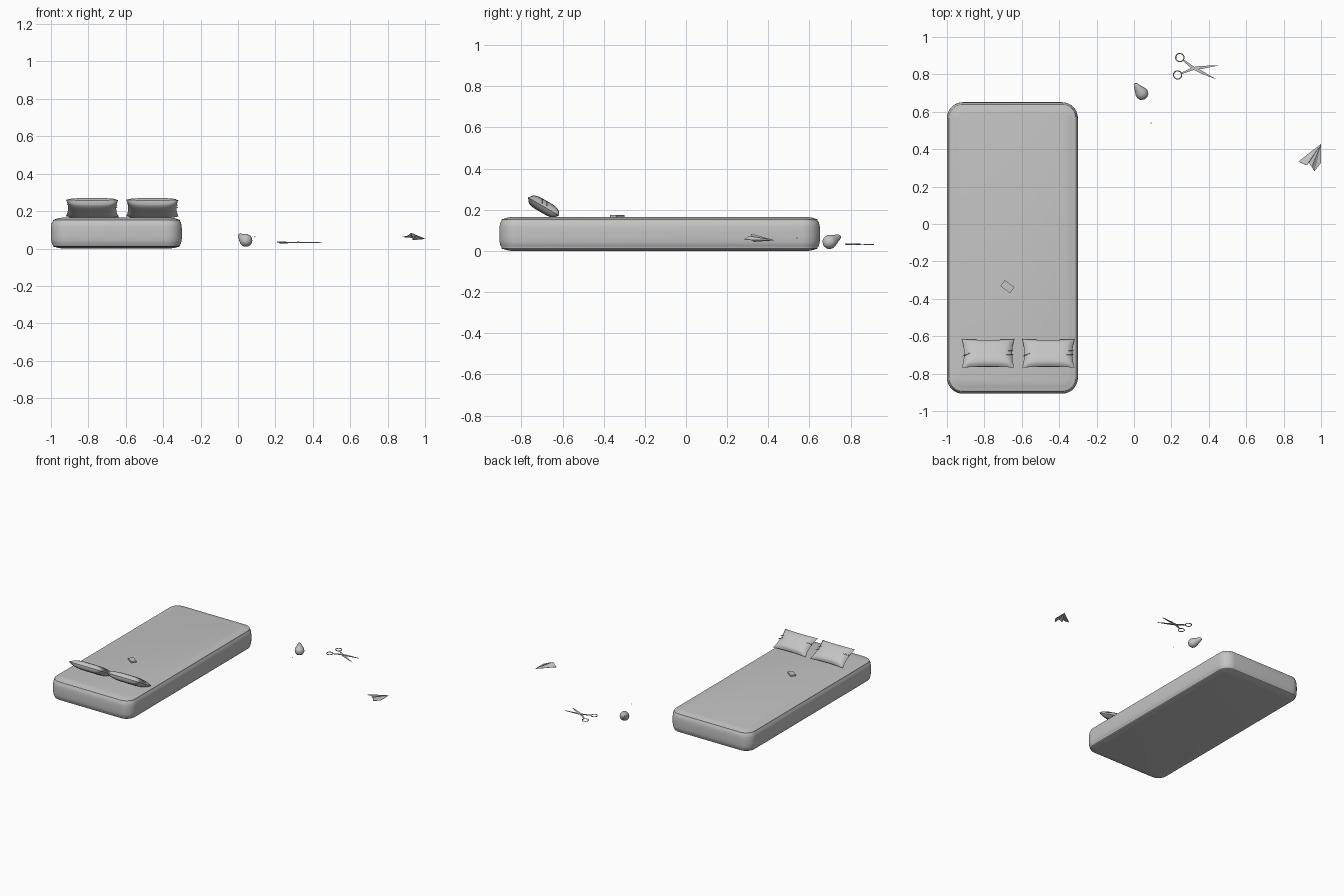
import bpy, bmesh, math
from mathutils import Vector, Matrix

cube = bpy.data.objects.get("Cube")
if cube:
    bpy.data.objects.remove(cube, do_unlink=True)

grey = bpy.data.materials.new("plain_grey")
grey.use_nodes = True
tone = (0.55, 0.55, 0.55, 1)
grey.diffuse_color = tone
grey.node_tree.nodes["Principled BSDF"].inputs["Base Color"].default_value = tone


def finish(name, bm, smooth=True, matrix=Matrix()):
    """Turn a bmesh into a named, shaded object."""
    bmesh.ops.recalc_face_normals(bm, faces=bm.faces)
    mesh = bpy.data.meshes.new(name)
    bm.to_mesh(mesh)
    bm.free()
    mesh.materials.append(grey)
    ob = bpy.data.objects.new(name, mesh)
    ob.matrix_world = matrix
    bpy.context.collection.objects.link(ob)
    if smooth:
        bpy.ops.object.select_all(action='DESELECT')
        ob.select_set(True)
        bpy.context.view_layer.objects.active = ob
        bpy.ops.object.shade_smooth_by_angle(angle=math.radians(40))
    return ob


def skin(bm, rings):
    """Bridge closed rings of points and cap both ends."""
    rows = [[bm.verts.new(p) for p in ring] for ring in rings]
    n = len(rows[0])
    for a, b in zip(rows, rows[1:]):
        for i in range(n):
            bm.faces.new((a[i], a[(i + 1) % n], b[(i + 1) % n], b[i]))
    bm.faces.new(rows[0][::-1])
    bm.faces.new(rows[-1])


# Mattress: rounded outline stacked along an edge profile with piping
def outline(inset, z, hx=0.35, hy=0.779, radius=0.085, steps=10):
    r = max(radius - inset, 0.03)
    ring = []
    for k, (sx, sy) in enumerate(((1, 1), (-1, 1), (-1, -1), (1, -1))):
        for s in range(steps + 1):
            a = math.radians(90) * (k + s / steps)
            ring.append((sx * (hx - inset - r) + r * math.cos(a),
                         sy * (hy - inset - r) + r * math.sin(a), z))
    return ring


lower = [(0.06, 0.0), (0.035, 0.004), (0.02, 0.009), (0.016, 0.009),
         (0.011, 0.013), (0.011, 0.018), (0.005, 0.026), (0.001, 0.045), (0, 0.07)]
profile = lower + [(i, 0.165 - z) for i, z in reversed(lower)]
bm = bmesh.new()
skin(bm, [outline(i, z) for i, z in profile])
finish("mattress", bm, matrix=Matrix.Translation((-0.65, -0.128, 0)))


# Pillows: puffed grid with pinched corners
def pillow_point(u, v, side):
    puff = max(0, (1 - u ** 4) * (1 - v ** 4)) ** 0.5
    return Vector((0.14 * u * (1 - 0.08 * (1 - v * v)),
                   0.088 * v * (1 - 0.08 * (1 - u * u)),
                   side * 0.031 * puff))


def pillow(name, x):
    place = Matrix.Translation((x, -0.692, 0.216)) @ Matrix.Rotation(math.radians(-30), 4, 'X')
    bm = bmesh.new()
    n = 20
    for side in (1, -1):
        grid = [[bm.verts.new(pillow_point(2 * i / n - 1, 2 * j / n - 1, side))
                 for j in range(n + 1)] for i in range(n + 1)]
        for i in range(n):
            for j in range(n):
                bm.faces.new((grid[i][j], grid[i + 1][j], grid[i + 1][j + 1], grid[i][j + 1]))
    bmesh.ops.remove_doubles(bm, verts=bm.verts, dist=0.0002)
    finish(name, bm, matrix=place)
    # Small gathered folds at each short end
    bm = bmesh.new()
    for end, places in ((-1, (-0.2,)), (1, (-0.2, 0.1))):
        for v in places:
            spot = pillow_point(end * 0.9, v, 1)
            turn = Matrix.Rotation(0.25, 4, 'Z') @ Matrix.Rotation(end * 0.4, 4, 'Y')
            size = Matrix.Diagonal((0.024, 0.003, 0.003, 1))
            bmesh.ops.create_uvsphere(bm, u_segments=10, v_segments=6, radius=1,
                                      matrix=Matrix.Translation(spot) @ turn @ size)
    finish(name + "_folds", bm, matrix=place)


pillow("right_pillow", -0.78)
pillow("left_pillow", -0.458)

# Small block lying on the mattress
bm = bmesh.new()
bmesh.ops.create_cube(bm, size=1, matrix=Matrix.Diagonal((0.064, 0.04, 0.011, 1)))
finish("small_block", bm, False, Matrix.Translation((-0.677, -0.335, 0.17))
       @ Matrix.Rotation(math.radians(-36), 4, 'Z'))

# Pear-shaped fruit: lathe profile along a tilted axis
bottom, tip = Vector((0.06, 0.672, 0.03)), Vector((0.005, 0.75, 0.072))
axis = tip - bottom
bm = bmesh.new()
shape = [(0, 0.004), (0.04, 0.016), (0.13, 0.028), (0.28, 0.034), (0.42, 0.033),
         (0.57, 0.027), (0.72, 0.020), (0.85, 0.015), (0.95, 0.010), (1, 0.004)]
skin(bm, [[(r * math.cos(a * math.tau / 24), r * math.sin(a * math.tau / 24), t * axis.length)
           for a in range(24)] for t, r in shape])
finish("pear_fruit", bm, matrix=Matrix.Translation(bottom)
       @ axis.to_track_quat('Z', 'Y').to_matrix().to_4x4())

# Tiny bead
bm = bmesh.new()
bmesh.ops.create_uvsphere(bm, u_segments=10, v_segments=6, radius=0.003)
finish("tiny_bead", bm, matrix=Matrix.Translation((0.09, 0.54, 0.063)))


# Scissors: ring handle, shank and tapering blade for each half
def scissor_half(name, ring, tip, z):
    pivot = Vector((0.32, 0.832))
    ring, tip = Vector(ring), Vector(tip)
    bm = bmesh.new()
    n, m = 28, 8
    loops = []
    for i in range(n):
        a = math.tau * i / n
        loops.append([bm.verts.new((ring.x + (0.022 + 0.003 * math.cos(b)) * math.cos(a),
                                    ring.y + (0.022 + 0.003 * math.cos(b)) * math.sin(a),
                                    z + 0.003 * math.sin(b)))
                      for b in (math.tau * k / m for k in range(m))])
    for i in range(n):
        for k in range(m):
            p, q = loops[i], loops[(i + 1) % n]
            bm.faces.new((p[k], q[k], q[(k + 1) % m], p[(k + 1) % m]))
    start = ring + (pivot - ring).normalized() * 0.022
    d = (tip - start).normalized()
    rings = []
    for point, w in ((start, 0.004), (pivot, 0.008), (pivot.lerp(tip, 0.3), 0.008), (tip, 0.001)):
        side = Vector((-d.y, d.x)) * w
        a, b = point + side, point - side
        rings.append([(a.x, a.y, z - 0.0015), (b.x, b.y, z - 0.0015),
                      (b.x, b.y, z + 0.0015), (a.x, a.y, z + 0.0015)])
    skin(bm, rings)
    finish(name, bm)


scissor_half("scissor_half_a", (0.245, 0.89), (0.435, 0.776), 0.031)
scissor_half("scissor_half_b", (0.233, 0.797), (0.45, 0.848), 0.034)
bm = bmesh.new()
bmesh.ops.create_cone(bm, cap_ends=True, segments=12, radius1=0.005, radius2=0.005, depth=0.008)
finish("scissor_pivot", bm, matrix=Matrix.Translation((0.32, 0.832, 0.0325)))

# Paper plane: folded sheets fanning out from the nose
bm = bmesh.new()
nose = bm.verts.new((1.0, 0.428, 0.052))
tail = [(0.88, 0.335, 0.062), (0.908, 0.32, 0.068), (0.925, 0.315, 0.083), (0.935, 0.328, 0.045),
        (0.95, 0.306, 0.072), (0.965, 0.283, 0.056), (1.0, 0.327, 0.052)]
fan = [bm.verts.new(p) for p in tail]
for a, b in zip(fan, fan[1:]):
    bm.faces.new((nose, a, b))
plane = finish("paper_plane", bm, False)
sheet = plane.modifiers.new("sheet", 'SOLIDIFY')
sheet.thickness = 0.002
sheet.offset = 0
